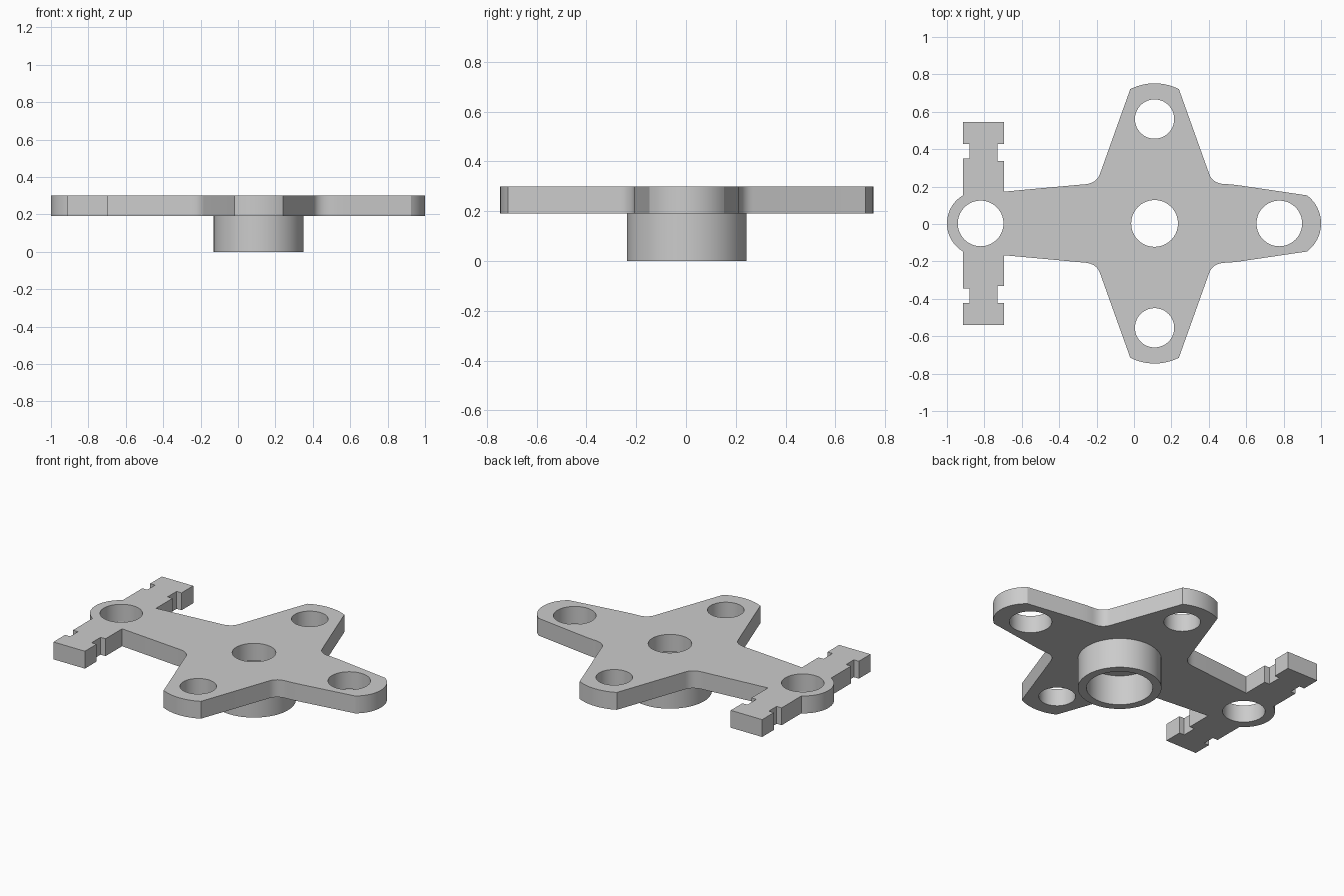
import bpy, bmesh, math

cube = bpy.data.objects.get("Cube")
if cube:
    bpy.data.objects.remove(cube, do_unlink=True)

HUB_X, MID_Y = 0.11, 0.003
PLATE_Z, TOP_Z = 0.19, 0.30

grey = bpy.data.materials.new("plain grey")
grey.use_nodes = True
grey.diffuse_color = (0.6, 0.6, 0.6, 1)
grey.node_tree.nodes["Principled BSDF"].inputs["Base Color"].default_value = (0.6, 0.6, 0.6, 1)


def circle(x, y, r, n=64):
    return [(x + r * math.cos(2 * math.pi * i / n), y + r * math.sin(2 * math.pi * i / n))
            for i in range(n)]


def bend(a, b, c, n=8):
    """Rounded corner from a to c, pulled towards b."""
    pts = []
    for i in range(n + 1):
        t = i / n
        pts.append(tuple((1 - t) ** 2 * p + 2 * t * (1 - t) * q + t * t * r
                         for p, q, r in zip(a, b, c)))
    return pts


def arc(a, m, c, n=14):
    """Circular arc through a, m and c."""
    (ax, ay), (bx, by), (cx, cy) = a, m, c
    d = 2 * (ax * (by - cy) + bx * (cy - ay) + cx * (ay - by))
    sa, sb, sc = ax * ax + ay * ay, bx * bx + by * by, cx * cx + cy * cy
    ux = (sa * (by - cy) + sb * (cy - ay) + sc * (ay - by)) / d
    uy = (sa * (cx - bx) + sb * (ax - cx) + sc * (bx - ax)) / d
    r = math.hypot(ax - ux, ay - uy)
    t0, t1 = math.atan2(ay - uy, ax - ux), math.atan2(cy - uy, cx - ux)
    span = (t1 - t0 + math.pi) % (2 * math.pi) - math.pi
    return [(ux + r * math.cos(t0 + span * i / n), uy + r * math.sin(t0 + span * i / n))
            for i in range(n + 1)]


def slab(name, loops, z0, z1):
    """Filled outline with holes, extruded from z0 to z1."""
    curve = bpy.data.curves.new(name, "CURVE")
    curve.dimensions = "2D"
    curve.fill_mode = "BOTH"
    curve.extrude = (z1 - z0) / 2
    for loop in loops:
        s = curve.splines.new("POLY")
        s.points.add(len(loop) - 1)
        for p, (x, y) in zip(s.points, loop):
            p.co = (x, y, 0, 1)
        s.use_cyclic_u = True
    ob = bpy.data.objects.new(name, curve)
    bpy.context.collection.objects.link(ob)
    bpy.ops.object.select_all(action="DESELECT")
    ob.select_set(True)
    bpy.context.view_layer.objects.active = ob
    bpy.ops.object.convert(target="MESH")
    ob = bpy.context.view_layer.objects.active
    bm = bmesh.new()
    bm.from_mesh(ob.data)
    bmesh.ops.remove_doubles(bm, verts=bm.verts, dist=0.0005)
    bmesh.ops.recalc_face_normals(bm, faces=bm.faces)
    bmesh.ops.translate(bm, verts=bm.verts, vec=(0, 0, (z0 + z1) / 2))
    bm.to_mesh(ob.data)
    bm.free()
    ob.data.materials.clear()
    ob.data.materials.append(grey)
    bpy.ops.object.shade_smooth_by_angle(angle=math.radians(25))
    return ob


# Back half of the plate outline, from the +x tip to the -x tip
half = arc((0.925, 0.15), (1, 0), (0.925, -0.15), 20)[10::-1]
half += bend((0.60, 0.198), (0.55, 0.206), (0.50, 0.21), 3)
half += bend((0.49, 0.21), (0.42, 0.212), (0.402, 0.265))
half += arc((0.24, 0.718), (HUB_X, 0.749), (-0.02, 0.718))
half += bend((-0.182, 0.265), (-0.20, 0.21), (-0.28, 0.208))
# Notched crossbar
half += [(-0.695, 0.17), (-0.695, 0.335), (-0.73, 0.335), (-0.73, 0.425), (-0.695, 0.425),
         (-0.695, 0.542), (-0.915, 0.542), (-0.915, 0.425), (-0.88, 0.425), (-0.88, 0.347),
         (-0.915, 0.347)]
half += arc((-0.915, 0.15), (-1, 0), (-0.915, -0.15), 20)[:11]

# Mirror to the front half and lift onto the centre line
outline = half + [(x, -y) for x, y in half[-2:0:-1]]
outline = [(x, y + MID_Y) for x, y in outline]

holes = [circle(HUB_X, MID_Y, 0.125),
         circle(-0.82, MID_Y, 0.122), circle(0.777, MID_Y, 0.122)]
holes += [circle(HUB_X, MID_Y + s * 0.558, 0.105) for s in (-1, 1)]
slab("cross_plate", [outline] + holes, PLATE_Z, TOP_Z)

# Hollow boss under the centre
slab("hub_boss", [circle(HUB_X, MID_Y, 0.24), circle(HUB_X, MID_Y, 0.19)], 0, PLATE_Z)
